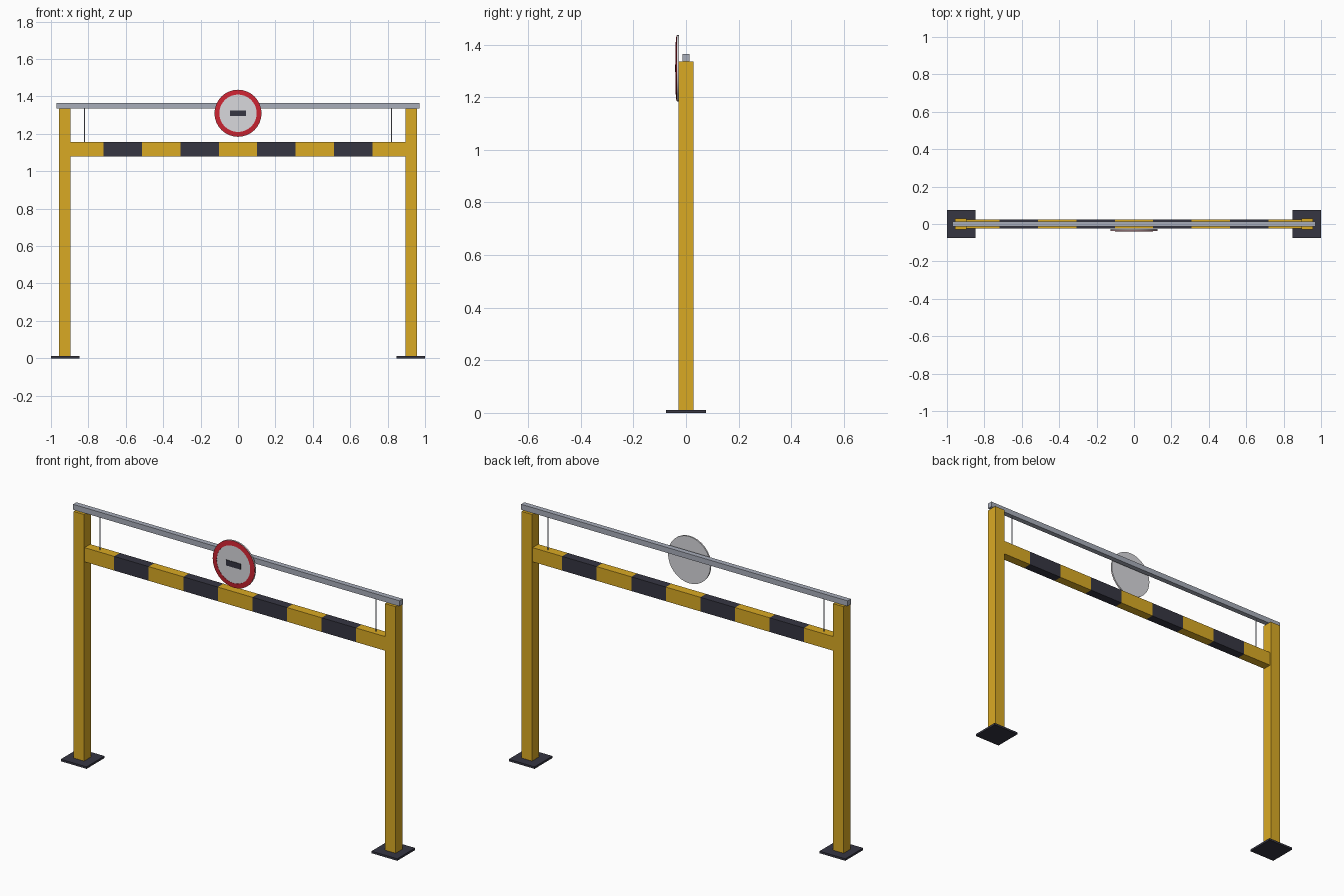
import bpy, bmesh, math

if "Cube" in bpy.data.objects:
    bpy.data.objects.remove(bpy.data.objects["Cube"])


def material(name, rgb):
    m = bpy.data.materials.new(name)
    lin = [c / 12.92 if c <= 0.04045 else ((c + 0.055) / 1.055) ** 2.4
           for c in (v / 255 for v in rgb)]
    m.diffuse_color = (*lin, 1)
    m.use_nodes = True
    m.node_tree.nodes["Principled BSDF"].inputs["Base Color"].default_value = m.diffuse_color
    return m


YELLOW = material("yellow paint", (218, 170, 36))
DARK = material("dark paint", (54, 54, 66))
STEEL = material("galvanised steel", (168, 173, 186))
WHITE = material("sign white", (216, 216, 220))
RED = material("sign red", (205, 36, 50))


def finish(name, bm, *mats):
    bmesh.ops.recalc_face_normals(bm, faces=bm.faces)
    mesh = bpy.data.meshes.new(name)
    bm.to_mesh(mesh)
    bm.free()
    for m in mats:
        mesh.materials.append(m)
    ob = bpy.data.objects.new(name, mesh)
    bpy.context.collection.objects.link(ob)
    return ob


def box(name, x, y, z, mat):
    """Box from (min, max) ranges on each axis."""
    bm = bmesh.new()
    bmesh.ops.create_cube(bm, size=1)
    for v in bm.verts:
        v.co = [r[0] if c < 0 else r[1] for c, r in zip(v.co, (x, y, z))]
    return finish(name, bm, mat)


def spin(name, profile, mat, segments=32, z=1.31):
    """Revolve (radius, y) points about the sign axis."""
    bm = bmesh.new()
    verts = [bm.verts.new((r, y, 0)) for r, y in profile]
    edges = [bm.edges.new(p) for p in zip(verts, verts[1:])]
    bmesh.ops.spin(bm, geom=verts + edges, cent=(0, 0, 0), axis=(0, 1, 0),
                   angle=math.tau, steps=segments)
    bmesh.ops.remove_doubles(bm, verts=bm.verts, dist=1e-5)
    ob = finish(name, bm, mat)
    ob.location.z = z
    bpy.context.view_layer.objects.active = ob
    ob.select_set(True)
    bpy.ops.object.shade_smooth_by_angle(angle=math.radians(30))
    ob.select_set(False)
    return ob


# Posts, foot plates and hanger wires on both sides
for side, s in (("left", -1), ("right", 1)):
    def across(a, b):
        return sorted((s * a, s * b))
    box(side + "_post", across(0.895, 0.957), (-0.029, 0.029), (0.001, 1.336), YELLOW)
    box(side + "_foot_plate", across(0.847, 1.0), (-0.076, 0.076), (0, 0.011), DARK)
    bm = bmesh.new()
    bmesh.ops.create_cone(bm, cap_ends=True, segments=8, radius1=0.003,
                          radius2=0.003, depth=0.19)
    wire = finish(side + "_hanger_wire", bm, STEEL)
    wire.location = (s * 0.82, 0, 1.245)

# Top rail
box("top_rail", (-0.97, 0.97), (-0.014, 0.014), (1.336, 1.365), STEEL)

# Striped height bar: nine alternating blocks
PITCH = 0.2055
for i in range(-4, 5):
    x0 = max((i - 0.5) * PITCH, -0.9)
    x1 = min((i + 0.5) * PITCH, 0.9)
    box(f"bar_block_{i + 5}", (x0, x1), (-0.024, 0.024), (1.08, 1.156),
        DARK if i % 2 else YELLOW)

# Round sign: backing disc, red ring, white face and dark panel
spin("sign_backing", [(0, -0.027), (0.126, -0.027), (0.126, -0.035), (0, -0.035)], WHITE)
spin("sign_ring", [(0.1, -0.034), (0.125, -0.034), (0.125, -0.0365),
                   (0.1, -0.039), (0.1, -0.034)], RED)
spin("sign_face", [(0.101, -0.034), (0.101, -0.038), (0, -0.038)], WHITE)
box("sign_panel", (-0.043, 0.043), (-0.041, -0.037), (1.295, 1.325), DARK)
